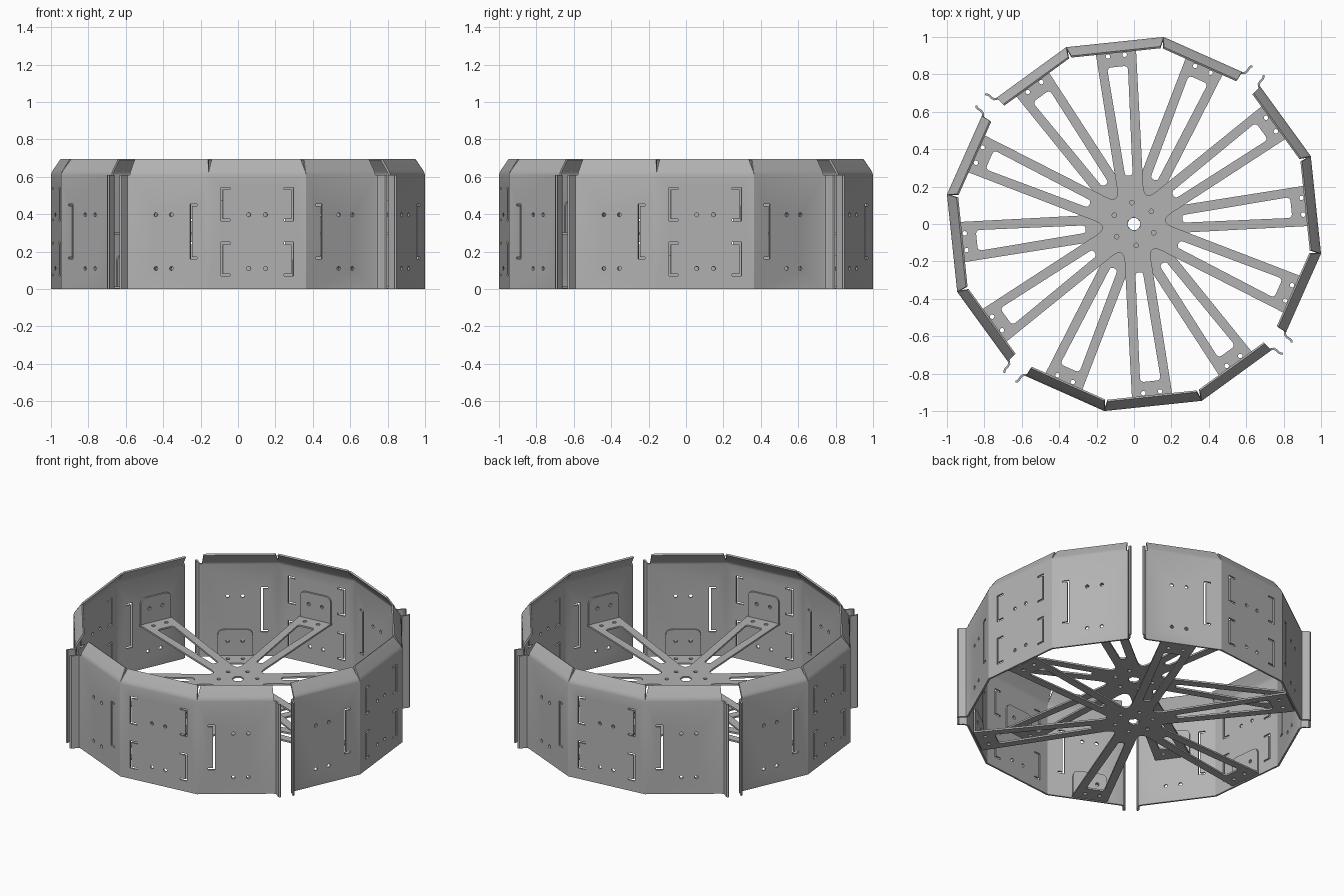
import bpy, bmesh
from math import sin, cos, tan, radians, pi
from mathutils import Matrix, Vector

cube = bpy.data.objects.get("Cube")
if cube:
    bpy.data.objects.remove(cube)

grey = bpy.data.materials.new("sheet metal grey")
grey.use_nodes = True
colour = (0.45, 0.45, 0.45, 1)
grey.diffuse_color = colour
grey.node_tree.nodes["Principled BSDF"].inputs["Base Color"].default_value = colour

APOTHEM = 0.978
HALF = APOTHEM * tan(radians(15))
THICK = 0.011
WALL_TOP = 0.61
HOLE_X = 0.045


def make_object(name, bm):
    mesh = bpy.data.meshes.new(name)
    bm.to_mesh(mesh)
    bm.free()
    mesh.materials.append(grey)
    obj = bpy.data.objects.new(name, mesh)
    bpy.context.collection.objects.link(obj)
    return obj


def prism(bm, pts, depth, matrix=Matrix()):
    """Extrude a counter-clockwise outline along local z, centred on zero."""
    low = [bm.verts.new(matrix @ Vector((x, y, -depth / 2))) for x, y in pts]
    high = [bm.verts.new(matrix @ Vector((x, y, depth / 2))) for x, y in pts]
    bm.faces.new(low[::-1])
    bm.faces.new(high)
    for i in range(len(pts)):
        j = (i + 1) % len(pts)
        bm.faces.new((low[i], low[j], high[j], high[i]))


def rounded(corners, steps=6):
    """Round each (x, y, cut) corner with a small curve."""
    out = []
    for i, (x, y, cut) in enumerate(corners):
        p = Vector((x, y))
        if not cut:
            out.append(p)
            continue
        a = p + (Vector(corners[i - 1][:2]) - p).normalized() * cut
        b = p + (Vector(corners[(i + 1) % len(corners)][:2]) - p).normalized() * cut
        for k in range(steps + 1):
            t = k / steps
            out.append(a * (1 - t) ** 2 + p * 2 * t * (1 - t) + b * t * t)
    return out


def circle(x, y, r, n=16):
    return [(x + r * cos(2 * pi * k / n), y + r * sin(2 * pi * k / n)) for k in range(n)]


def bracket(x, tip, z0, z1, w=0.011):
    """Three-sided slot: upright at x, both ends reaching to tip."""
    s = 1 if tip > x else -1
    pts = [(x, z0), (tip, z0), (tip, z0 + w), (x + s * w, z0 + w),
           (x + s * w, z1 - w), (tip, z1 - w), (tip, z1), (x, z1)]
    return pts if s > 0 else pts[::-1]


def panel_frame(angle, r):
    """Local x runs along the panel, y is up, z points outward."""
    n = Vector((cos(angle), sin(angle), 0))
    t = Vector((-n.y, n.x, 0))
    m = Matrix((t, Vector((0, 0, 1)), n)).transposed().to_4x4()
    m.translation = n * r
    return m


def finish(obj, cutter):
    """Cut the openings, bake the modifiers and shade."""
    mod = obj.modifiers.new("openings", 'BOOLEAN')
    mod.operation = 'DIFFERENCE'
    mod.solver = 'EXACT'
    mod.object = cutter
    graph = bpy.context.evaluated_depsgraph_get()
    mesh = bpy.data.meshes.new_from_object(obj.evaluated_get(graph))
    obj.modifiers.clear()
    obj.data = mesh
    bpy.data.objects.remove(cutter)
    mesh.shade_smooth()
    mesh.set_sharp_from_angle(angle=radians(24))


# Wall section: three panels with curled end flanges
FLANGE = [(0.235, 0.054), (0.224, 0.049), (0.218, 0.036), (0.215, 0.017), (0.209, 0.005)]
END = 0.197
side = radians(30)


def at(angle, u, out, z):
    return panel_frame(angle, APOTHEM) @ Vector((u, z, out))


path = [(-side, -u, n) for u, n in FLANGE] + [(-side, -END, 0), (0, -HALF, 0), (0, HALF, 0), (side, END, 0)]
path += [(side, u, n) for u, n in FLANGE[::-1]]
bm = bmesh.new()
base = [bm.verts.new(at(a, u, n, 0)) for a, u, n in path]
top = [bm.verts.new(at(a, u, n, WALL_TOP)) for a, u, n in path]
for i in range(len(path) - 1):
    bm.faces.new((base[i], base[i + 1], top[i + 1], top[i]))

# Inward sloping lip on each panel, notched at the corners
for k, (angle, lo, hi) in enumerate([(-side, -END, HALF), (0, -HALF, HALF), (side, -HALF, END)]):
    i = len(FLANGE) + k
    low = (top[i], top[i + 1])
    for inset, z in [(0.003, 0.622), (0.01, 0.635), (0.049, 0.695)]:
        ends = []
        for u in (lo, hi):
            trim = inset * 0.15 if abs(u) == END else inset * (tan(radians(15)) + 0.2)
            ends.append(u - trim if u > 0 else u + trim)
        high = [bm.verts.new(at(angle, u, -inset, z)) for u in ends]
        bm.faces.new((low[0], low[1], high[1], high[0]))
        low = high
section = make_object("wall_section", bm)
solid = section.modifiers.new("thickness", 'SOLIDIFY')
solid.thickness = THICK
solid.offset = -1
solid.use_even_offset = True

# Bolt holes and bracket slots of the wall
cut = bmesh.new()
for angle in (-side, 0, side):
    shapes = [circle(x, z, 0.011) for x in (-HOLE_X, HOLE_X) for z in (0.11, 0.397)]
    if angle == 0:
        shapes += [bracket(s * 0.195, s * 0.145, z, z + 0.18) for s in (-1, 1) for z in (0.07, 0.363)]
    else:
        s = -1 if angle > 0 else 1
        shapes.append(bracket(s * 0.155, s * 0.195, 0.16, 0.455))
    for pts in shapes:
        prism(cut, pts, 0.06, panel_frame(angle, APOTHEM))
finish(section, make_object("wall_cutter", cut))
section.rotation_euler.z = radians(6)
for k in range(1, 4):
    other = bpy.data.objects.new("wall_section", section.data)
    other.rotation_euler.z = radians(6 + 90 * k)
    bpy.context.collection.objects.link(other)

# Six-armed spider plate
TIP = 0.962


def turn(x, y, a):
    return x * cos(a) - y * sin(a), x * sin(a) + y * cos(a)


outline = []
for k in range(6):
    a = radians(60 * k)
    outline += [(*turn(TIP, -0.11, a), 0.008), (*turn(TIP, 0.11, a), 0.008)]
    outline.append((*turn(0.132, 0, a + side), 0.085))
bm = bmesh.new()
prism(bm, rounded(outline, 10), THICK)
spider = make_object("spider_plate", bm)

# Spider openings: long arm slots, bolt holes and a hexagonal centre
cut = bmesh.new()
slot = rounded([(0.26, -0.02, 0.018), (0.845, -0.056, 0.025), (0.845, 0.056, 0.025), (0.26, 0.02, 0.018)])
for k in range(6):
    m = Matrix.Rotation(radians(60 * k), 4, 'Z')
    prism(cut, slot, 0.05, m)
    prism(cut, circle(0.115, 0, 0.012), 0.05, m)
    for y in (-HOLE_X, HOLE_X):
        prism(cut, circle(0.905, y, 0.012), 0.05, m)
prism(cut, circle(0, 0, 0.037, 6), 0.05)
finish(spider, make_object("spider_cutter", cut))

# Upright mounting tabs at the arm tips
tab = rounded([(-0.105, -0.005, 0), (0.105, -0.005, 0), (0.105, 0.175, 0.04), (-0.105, 0.175, 0.04)])
bm, cut = bmesh.new(), bmesh.new()
for k in range(6):
    m = panel_frame(radians(60 * k), TIP - THICK / 2)
    prism(bm, tab, THICK, m)
    for x in (-HOLE_X, HOLE_X):
        prism(cut, circle(x, 0.1, 0.011), 0.05, m)
tabs = make_object("mounting_tabs", bm)
finish(tabs, make_object("tab_cutter", cut))

# Lower and upper spiders, staggered by half a step
for label, height, angle in (("lower", 0.008, 6), ("upper", 0.297, 36)):
    for part in (spider, tabs):
        copy = bpy.data.objects.new(label + "_" + part.name, part.data)
        copy.location.z = height
        copy.rotation_euler.z = radians(angle)
        bpy.context.collection.objects.link(copy)
for part in (spider, tabs):
    bpy.data.objects.remove(part)
